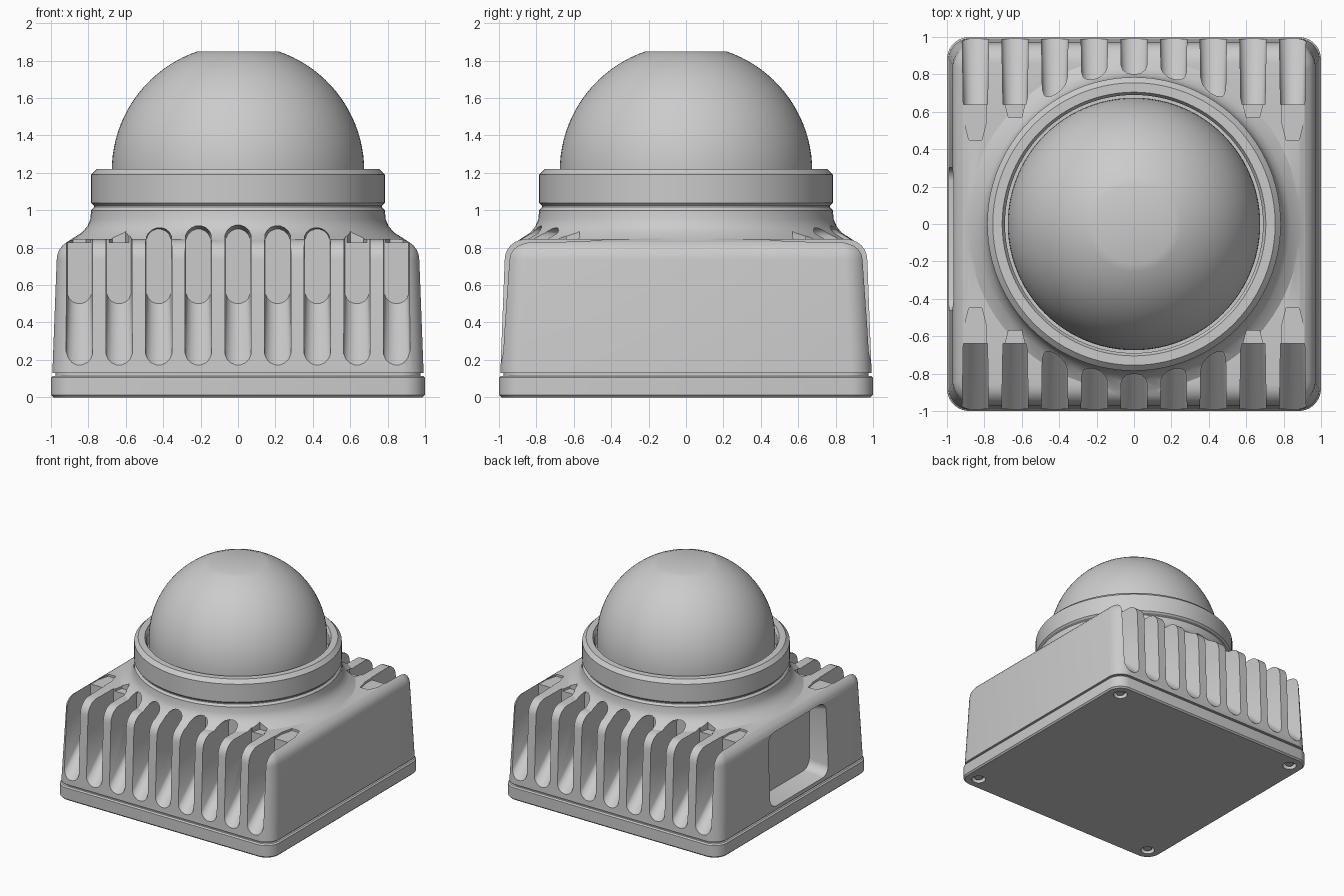
import bpy, bmesh, math

if "Cube" in bpy.data.objects:
    bpy.data.objects.remove(bpy.data.objects["Cube"], do_unlink=True)

grey = bpy.data.materials.new("plain grey")
grey.use_nodes = True
grey.diffuse_color = (0.6, 0.6, 0.6, 1)
grey.node_tree.nodes["Principled BSDF"].inputs["Base Color"].default_value = (0.6, 0.6, 0.6, 1)


def make(name, bm):
    bmesh.ops.recalc_face_normals(bm, faces=bm.faces)
    if bm.calc_volume(signed=True) < 0:
        bmesh.ops.reverse_faces(bm, faces=bm.faces)
    mesh = bpy.data.meshes.new(name)
    bm.to_mesh(mesh)
    bm.free()
    mesh.materials.append(grey)
    ob = bpy.data.objects.new(name, mesh)
    bpy.context.collection.objects.link(ob)
    return ob


def loft(name, rings):
    """Closed solid through rings of equal point count."""
    bm = bmesh.new()
    loops = [[bm.verts.new(p) for p in ring] for ring in rings]
    for a, b in zip(loops, loops[1:]):
        for i in range(len(a)):
            bm.faces.new((a[i - 1], a[i], b[i], b[i - 1]))
    bm.faces.new(loops[0])
    bm.faces.new(loops[-1])
    return make(name, bm)


def outline(u, v, hu, hv, r, n=32):
    """Rounded rectangle; a stadium when r equals a half-size."""
    pts = []
    for i in range(n):
        c, s = (f(math.tau * (i + 0.5) / n) for f in (math.cos, math.sin))
        pts.append((u + math.copysign(hu - r, c) + r * c, v + math.copysign(hv - r, s) + r * s))
    return pts


def block(name, levels):
    """Stack of rounded squares given as (height, half size, corner radius)."""
    return loft(name, [[(x, y, z) for x, y in outline(0, 0, h, h, r)] for z, h, r in levels])


def lathe(name, profile, steps=96):
    bm = bmesh.new()
    vs = [bm.verts.new((r, 0, z)) for r, z in profile]
    edges = [bm.edges.new(p) for p in zip(vs, vs[1:])]
    bmesh.ops.spin(bm, geom=vs + edges, cent=(0, 0, 0), axis=(0, 0, 1),
                   angle=math.tau, steps=steps)
    bmesh.ops.remove_doubles(bm, verts=bm.verts, dist=1e-4)
    return make(name, bm)


def combine(target, tool, operation):
    """Boolean that falls back to the other solver if the result comes out empty."""
    tool.hide_render = True
    before = target.data.copy()
    bpy.context.view_layer.objects.active = target
    for solver in ('EXACT', 'FLOAT'):
        mod = target.modifiers.new("cut", 'BOOLEAN')
        mod.operation, mod.object, mod.solver = operation, tool, solver
        bpy.ops.object.modifier_apply(modifier=mod.name)
        if len(target.data.polygons) >= 0.8 * len(before.polygons):
            break
        target.data = before.copy()
    bpy.data.objects.remove(tool, do_unlink=True)


# Housing: tapered box with rounded top edges
top_edge = 0.11
levels = [(0.13, 0.993, 0.12)]
for i in range(7):
    a = math.pi / 2 * i / 6
    inset = top_edge * (1 - math.cos(a))
    levels.append((0.735 + top_edge * math.sin(a), 0.97 - inset, 0.13 - inset * 0.6))
housing = block("housing", levels)

# Shoulder sweeping up to a round neck
neck = lathe("neck", [(0, 0.5), (0.92, 0.5), (0.92, 0.825), (0.88, 0.852), (0.835, 0.88),
                      (0.805, 0.915), (0.79, 0.95), (0.785, 1.0), (0.77, 1.017),
                      (0.77, 1.04), (0, 1.04)])
combine(housing, neck, 'UNION')

# Cooling slots: sloped, round-bottomed, on front and back
for side in (-1, 1):
    for i in range(-4, 5):
        x = i * 0.212
        ends = ((0.64, 0.5, 0.9, 0.066), (1.1, 0.07, 0.96, 0.074))
        slot = loft("slot_cutter", [
            [(u, side * y, v) for u, v in outline(x, (lo + hi) / 2, r, (hi - lo) / 2, r, 16)]
            for y, lo, hi, r in ends])
        combine(housing, slot, 'DIFFERENCE')
        if abs(i) > 2:
            inner = 0.45 if abs(i) == 4 else 0.57
            half = [(0.06, 0.8), (0.06, inner + 0.1), (0.035, inner)]
            plan = half + [(-w, y) for w, y in reversed(half)]
            shelf = loft("shelf_cutter", [[(x + w, side * y, z) for w, y in plan]
                                          for z in (0.827, 0.94)])
            combine(housing, shelf, 'DIFFERENCE')

# Recessed port on the right side
port = loft("port_cutter", [
    [(x, u, v) for u, v in outline(-0.08, 0.465, 0.37 + grow, 0.29 + grow, 0.08)]
    for x, grow in ((-1.1, 0.03), (-0.83, -0.01))])
combine(housing, port, 'DIFFERENCE')

# Base plate, with a thin inset seam above it
base = block("base_plate", [(0, 0.988, 0.11), (0.012, 1, 0.12), (0.105, 1, 0.12), (0.115, 0.99, 0.11)])
seam = block("seam_gasket", [(0.1, 0.975, 0.11), (0.14, 0.975, 0.11)])

# Screws sunk in the underside corners
for sx in (-1, 1):
    for sy in (-1, 1):
        for name, r, z0, z1, sides in (("screw_hole", 0.055, -0.05, 0.04, 24),
                                       ("screw", 0.035, 0.012, 0.05, 6)):
            bm = bmesh.new()
            bmesh.ops.create_cone(bm, cap_ends=True, segments=sides,
                                  radius1=r, radius2=r, depth=z1 - z0)
            bmesh.ops.translate(bm, verts=bm.verts, vec=(sx * 0.88, sy * 0.88, (z0 + z1) / 2))
            part = make(name, bm)
            if name == "screw_hole":
                combine(base, part, 'DIFFERENCE')

# Collar ring around the dome
collar = lathe("collar_ring", [(0.66, 1.025), (0.77, 1.025), (0.785, 1.04), (0.785, 1.19),
                               (0.755, 1.22), (0.705, 1.22), (0.69, 1.195), (0.69, 1.1),
                               (0.66, 1.1), (0.66, 1.025)])

# Dome with a flattened crown
radius, centre, crown = 0.675, 1.21, 1.85
top_angle = math.asin((crown - centre) / radius)
arc = [(radius * math.cos(top_angle * i / 20), centre + radius * math.sin(top_angle * i / 20))
       for i in range(21)]
dome = lathe("dome", [(0, 1.03), (radius, 1.03)] + arc + [(0, crown)])

for ob in (housing, base, seam, collar, dome):
    bpy.ops.object.select_all(action='DESELECT')
    ob.select_set(True)
    bpy.context.view_layer.objects.active = ob
    bpy.ops.object.shade_smooth_by_angle(angle=math.radians(30))
